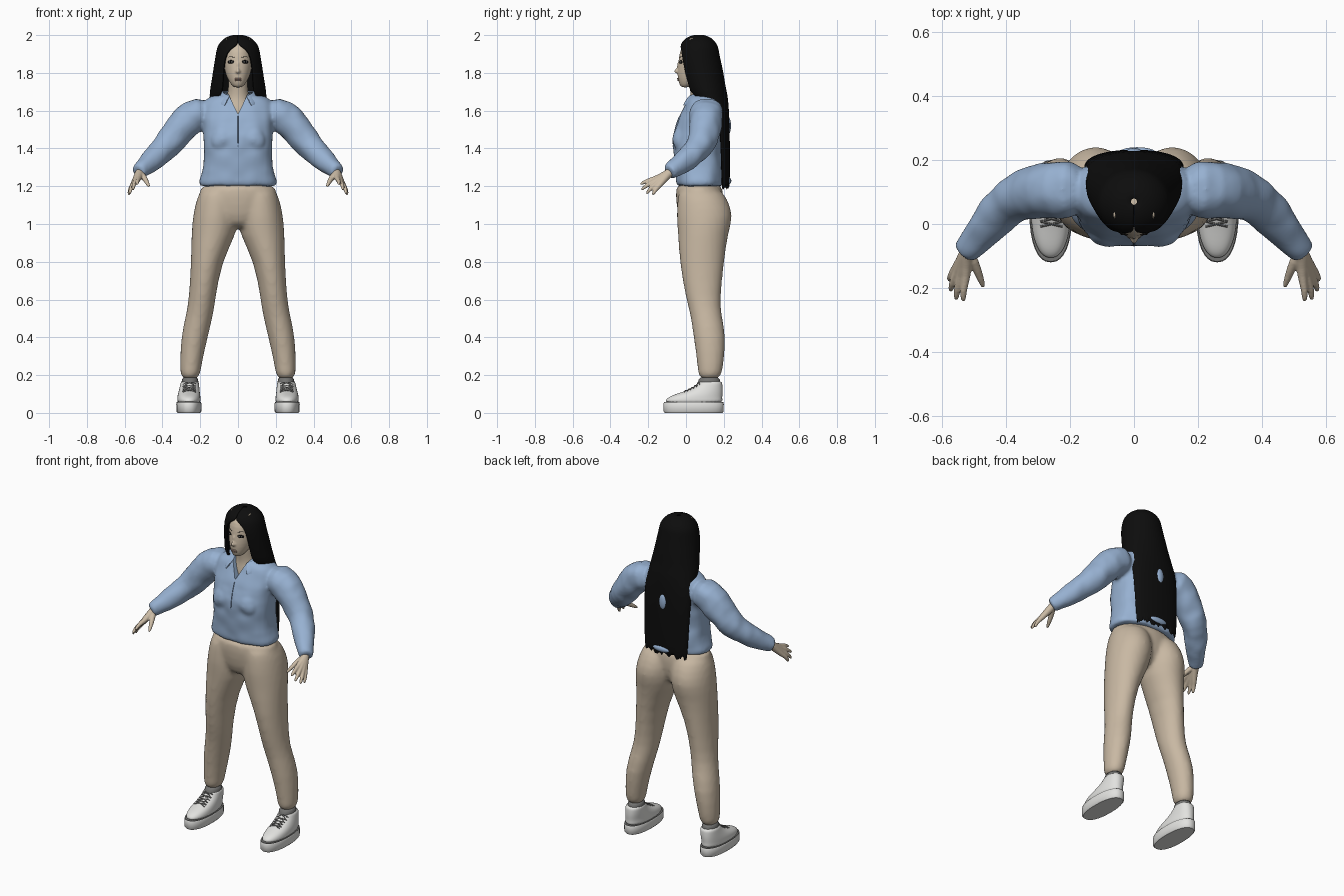
import bpy, bmesh, random
from math import sin, cos, pi, radians
from mathutils import Vector, Matrix, noise
from mathutils.bvhtree import BVHTree

random.seed(4)
if "Cube" in bpy.data.objects:
    bpy.data.objects.remove(bpy.data.objects["Cube"])


def material(name, r, g, b):
    m = bpy.data.materials.new(name)
    m.use_nodes = True
    m.diffuse_color = (r, g, b, 1)
    bsdf = m.node_tree.nodes["Principled BSDF"]
    bsdf.inputs["Base Color"].default_value = (r, g, b, 1)
    bsdf.inputs["Roughness"].default_value = 0.8
    return m


SKIN = material("skin", 0.60, 0.50, 0.38)
PANTS = material("beige trousers", 0.58, 0.48, 0.365)
SHIRT = material("light blue cloth", 0.31, 0.44, 0.64)
SEAM = material("seam blue", 0.16, 0.24, 0.38)
HAIR = material("black hair", 0.004, 0.004, 0.004)
WHITE = material("shoe white", 0.76, 0.76, 0.74)
GREY = material("lace grey", 0.17, 0.17, 0.165)
LIPS = material("lips", 0.42, 0.29, 0.23)


# ---------- helpers ----------
def oval(x, y, z, rx, ry, e=2.0, n=32):
    def p(c):
        return abs(c) ** (2 / e) * (1 if c > 0 else -1)
    return [Vector((x + rx * p(cos(2 * pi * i / n)), y + ry * p(sin(2 * pi * i / n)), z)) for i in range(n)]


def loft(rings, e=2.0):
    return [oval(*r, e=e) for r in rings]


def tube(path, n=16):
    pts = [Vector(p[:3]) for p in path]
    rings = []
    for i, p in enumerate(pts):
        d = pts[min(i + 1, len(pts) - 1)] - pts[max(i - 1, 0)]
        q = d.to_track_quat('Z', 'Y')
        rings.append([p + q @ Vector((path[i][3] * cos(2 * pi * k / n), path[i][3] * sin(2 * pi * k / n), 0))
                      for k in range(n)])
    return rings


def flip(shell):
    return [[Vector((-p.x, p.y, p.z)) for p in ring] for ring in shell]


def both(shells):
    return shells + [flip(s) for s in shells]


def finish(ob, mat, mods=()):
    for kind, props in mods:
        m = ob.modifiers.new(kind.title(), kind)
        for k, v in props.items():
            setattr(m, k, v)
    if mods:
        dg = bpy.context.evaluated_depsgraph_get()
        dg.update()
        ob.data = bpy.data.meshes.new_from_object(ob.evaluated_get(dg))
        ob.modifiers.clear()
    ob.data.materials.clear()
    ob.data.materials.append(mat)
    ob.data.shade_smooth()
    ob.data.set_sharp_from_angle(angle=radians(45))
    return ob


def make(name, shells, mat, sub=1, voxel=0, smooth=4, closed=True, mods=()):
    bm = bmesh.new()
    for rings in shells:
        vs = [[bm.verts.new(p) for p in r] for r in rings]
        n = len(vs[0])
        for a, b in zip(vs, vs[1:]):
            for i in range(n if closed else n - 1):
                j = (i + 1) % n
                bm.faces.new((a[i], a[j], b[j], b[i]))
        if closed:
            bm.faces.new(vs[0])
            bm.faces.new(vs[-1])
    bmesh.ops.recalc_face_normals(bm, faces=bm.faces)
    me = bpy.data.meshes.new(name)
    bm.to_mesh(me)
    bm.free()
    ob = bpy.data.objects.new(name, me)
    bpy.context.collection.objects.link(ob)
    mods = list(mods)
    if sub:
        mods.append(('SUBSURF', dict(levels=sub)))
    if voxel:
        mods.append(('REMESH', dict(mode='VOXEL', voxel_size=voxel)))
        mods.append(('SMOOTH', dict(factor=0.5, iterations=smooth)))
    return finish(ob, mat, mods)


def ball(name, loc, radii, mat, yaw=0):
    bm = bmesh.new()
    bmesh.ops.create_uvsphere(bm, u_segments=20, v_segments=12, radius=1)
    bm.transform(Matrix.Translation(loc) @ Matrix.Rotation(yaw, 4, 'Z') @ Matrix.Diagonal((*radii, 1)))
    me = bpy.data.meshes.new(name)
    bm.to_mesh(me)
    bm.free()
    ob = bpy.data.objects.new(name, me)
    bpy.context.collection.objects.link(ob)
    return finish(ob, mat)


def caster(ob):
    tree = BVHTree.FromPolygons([v.co for v in ob.data.vertices], [p.vertices[:] for p in ob.data.polygons])

    def cast(origin, direction):
        return tree.ray_cast(Vector(origin), Vector(direction))[0] or Vector(origin)
    return cast


# ---------- trousers ----------
leg = loft([(.254, .124, .17, .052, .062), (.251, .13, .25, .056, .067), (.232, .127, .4, .071, .087),
            (.203, .106, .52, .072, .081), (.19, .09, .6, .07, .09), (.168, .083, .8, .08, .118),
            (.126, .09, .95, .121, .132), (.12, .1, 1.04, .119, .151), (.11, .09, 1.12, .113, .135),
            (.1, .07, 1.2, .095, .112)])
pelvis = loft([(0, .07, .97, .1, .08), (0, .075, 1.05, .2, .12), (0, .072, 1.15, .215, .127),
               (0, .068, 1.23, .195, .124)])
make("trousers", both([leg]) + [pelvis], PANTS, voxel=.012, smooth=5)

# ---------- shirt ----------
torso = loft([(0, .074, 1.195, .205, .125), (0, .073, 1.21, .208, .128), (0, .07, 1.3, .187, .127),
              (0, .062, 1.42, .182, .137), (0, .077, 1.52, .187, .138), (0, .1, 1.6, .2, .117),
              (0, .1, 1.66, .175, .1), (0, .1, 1.695, .11, .08)], e=2.4)
sleeve = tube([(.15, .11, 1.59, .09), (.24, .11, 1.585, .093), (.32, .1, 1.49, .084), (.38, .08, 1.41, .073),
               (.43, .03, 1.365, .065), (.48, -.03, 1.315, .055), (.525, -.083, 1.278, .044),
               (.532, -.092, 1.272, .042)], 24)
bust = loft([(.08, -.0, 1.36, .02, .02), (.08, -.015, 1.4, .06, .052), (.08, -.02, 1.45, .07, .062),
             (.08, 0, 1.52, .055, .045), (.08, .03, 1.56, .02, .02)])
shirt = make("shirt", both([sleeve, bust]) + [torso], SHIRT, voxel=.009, smooth=6)
for v in shirt.data.vertices:  # soft cloth folds
    c = v.co
    v.co = c + v.normal * .007 * noise.noise(Vector((abs(c.x) * 14, c.y * 14, c.z * 11)))
cutter = make("neck_cutter", [[[Vector((x * w, y, z)) for x, y in ((-1, -.3), (1, -.3), (1, .09), (-1, .09))]
                               for z, w in ((1.585, .002), (1.76, .085))]], SKIN, sub=0)
cutter.hide_render = True
finish(shirt, SHIRT, [('BOOLEAN', dict(object=cutter, operation='DIFFERENCE', solver='EXACT'))])
bpy.data.objects.remove(cutter)

collar = [[], [], []]
for deg in range(-146, 147, 4):
    a, f = radians(deg), max(0, (abs(deg) - 80) / 66)
    for row, r, z in ((0, .075, 1.70 - .02 * f), (1, .092, 1.70 - .035 * f), (2, .115 + .01 * f, 1.672 - .05 * f)):
        collar[row].append(Vector((r * sin(a), .085 + r * cos(a), z)))
make("collar", [collar], SHIRT, closed=False, mods=[('SOLIDIFY', dict(thickness=.01, offset=0))])

hit = caster(shirt)
seam = [(*hit((0, -1, z / 100), (0, 1, 0)), .0025) for z in range(141, 159, 2)]
make("front_seam", [tube(seam, 6)], SEAM, sub=0)
ball("back_fold", (.0, .222, 1.52), (.026, .016, .05), SHIRT)
ball("hem_fold", (.01, .222, 1.228), (.06, .018, .02), SHIRT)

# ---------- hands ----------
fingers = [((.524, -.165, 1.238), (.533, -.245, 1.208)), ((.54, -.165, 1.224), (.556, -.24, 1.178)),
           ((.552, -.155, 1.212), (.574, -.212, 1.156)), ((.558, -.14, 1.203), (.578, -.178, 1.15))]
hand = [tube([(.515, -.09, 1.27, .019), (.49, -.14, 1.237, .014), (.468, -.205, 1.193, .008)])]
for k, t in fingers:
    mid = (Vector(k) + Vector(t)) / 2 + Vector((.006, -.004, .006))
    hand.append(tube([(.512, -.065, 1.288, .026), (.526, -.1, 1.262, .023), (*k, .014), (*mid, .011), (*t, .008)]))
for side, shells in (("left", hand), ("right", [flip(s) for s in hand])):
    make(side + "_hand", shells, SKIN, voxel=.004, smooth=3)

# ---------- head and neck ----------
make("neck", [loft([(0, .09, 1.53, .12, .08), (0, .092, 1.62, .09, .077), (0, .085, 1.67, .056, .056),
                    (0, .068, 1.74, .05, .052), (0, .065, 1.8, .05, .052)])], SKIN, sub=2)
skull = loft([(0, -.004, 1.722, .02, .02), (0, .006, 1.738, .037, .041), (0, .03, 1.77, .057, .074),
              (0, .05, 1.81, .071, .096), (0, .06, 1.86, .078, .1), (0, .065, 1.91, .076, .1),
              (0, .065, 1.95, .064, .08), (0, .065, 1.975, .03, .04)])
nose = tube([(0, -.03, 1.865, .008), (0, -.045, 1.84, .008), (0, -.058, 1.812, .012), (0, -.045, 1.798, .01)])
wing = tube([(.006, -.045, 1.808, .008), (.013, -.04, 1.804, .008)])
head = make("head", both([wing]) + [skull, nose], SKIN, voxel=.005, smooth=3)

hit = caster(head)
for side, s in (("left", 1), ("right", -1)):
    eye = hit((s * .037, -1, 1.858), (0, 1, 0))
    yaw = s * radians(24)
    ball(side + "_eyelashes", eye, (.02, .005, .0095), HAIR, yaw)
    ball(side + "_eye_white", eye, (.014, .0065, .005), WHITE, yaw)
    ball(side + "_iris", eye, (.0055, .0078, .0055), HAIR, yaw)
    brow = [(*hit((s * x, -1, z), (0, 1, 0)), r) for x, z, r in
            ((.016, 1.88, .002), (.035, 1.888, .003), (.056, 1.882, .0015))]
    make(side + "_eyebrow", [tube(brow, 8)], HAIR)
    ball(side + "_hair_pin", (s * .06, .035, 1.975), (.005, .018, .009), SKIN)
for name, z in (("upper_lip", 1.769), ("lower_lip", 1.761)):
    ball(name, hit((0, -1, z), (0, 1, 0)), (.021, .006, .0045), LIPS)

# ---------- hair: rows of z, half width, centre y, depth, wrap angle ----------
locks = []
for z, rx, cy, ry, wrap in ((1.997, .008, .07, .008, 180), (1.99, .045, .067, .045, 180),
                            (1.973, .077, .067, .073, 180), (1.945, .099, .067, .093, 180),
                            (1.928, .106, .067, .098, 157), (1.88, .114, .068, .105, 144),
                            (1.8, .126, .085, .107, 144), (1.72, .139, .103, .1, 146),
                            (1.685, .145, .115, .098, 145), (1.64, .15, .145, .072, 110),
                            (1.58, .152, .172, .05, 88), (1.4, .147, .183, .043, 88),
                            (1.25, .14, .187, .038, 88), (1.19, .135, .19, .034, 88)):
    row = []
    for i in range(49):
        a = radians(wrap) * (i / 24 - 1)
        dz = random.uniform(-.015, .02) if z < 1.2 else 0
        row.append(Vector((rx * sin(a), cy + ry * cos(a), z + dz)))
    locks.append(row)
make("long_hair", [locks], HAIR, closed=False, mods=[('SOLIDIFY', dict(thickness=.014, offset=0))])

# ---------- shoes ----------
sole = loft([(.26, .04, 0, .06, .152), (.26, .04, .008, .066, .159), (.26, .04, .048, .067, .16),
             (.26, .04, .055, .064, .157)], e=2.3)
welt = loft([(.26, .04, .052, .0645, .1575), (.26, .04, .057, .0645, .1575)], e=2.3)
upper = loft([(.26, .04, .045, .063, .156), (.26, .043, .075, .062, .149), (.26, .06, .094, .06, .133),
              (.258, .1, .118, .055, .095), (.256, .127, .15, .05, .066), (.255, .127, .172, .047, .062)], e=2.2)
sock = loft([(.255, .118, .12, .044, .06), (.254, .122, .16, .045, .06), (.254, .124, .195, .044, .055)])
for side, m in (("left", lambda s: s), ("right", flip)):
    make(side + "_shoe_sole", [m(sole)], WHITE, sub=0)
    make(side + "_shoe_welt", [m(welt)], GREY, sub=0)
    shoe = make(side + "_shoe_upper", [m(upper)], WHITE, sub=2)
    make(side + "_sock", [m(sock)], GREY)
    hit, s = caster(shoe), 1 if side == "left" else -1
    laces = []
    for i in range(5):
        y = .0 + i * .016
        for lean in (-1, 1):
            laces.append(tube([(*hit((s * .258 + x * .034, y + lean * x * .008, 1), (0, 0, -1)), .0035)
                               for x in (-1, -.5, 0, .5, 1)], 6))
    make(side + "_laces", laces, GREY, sub=0)
